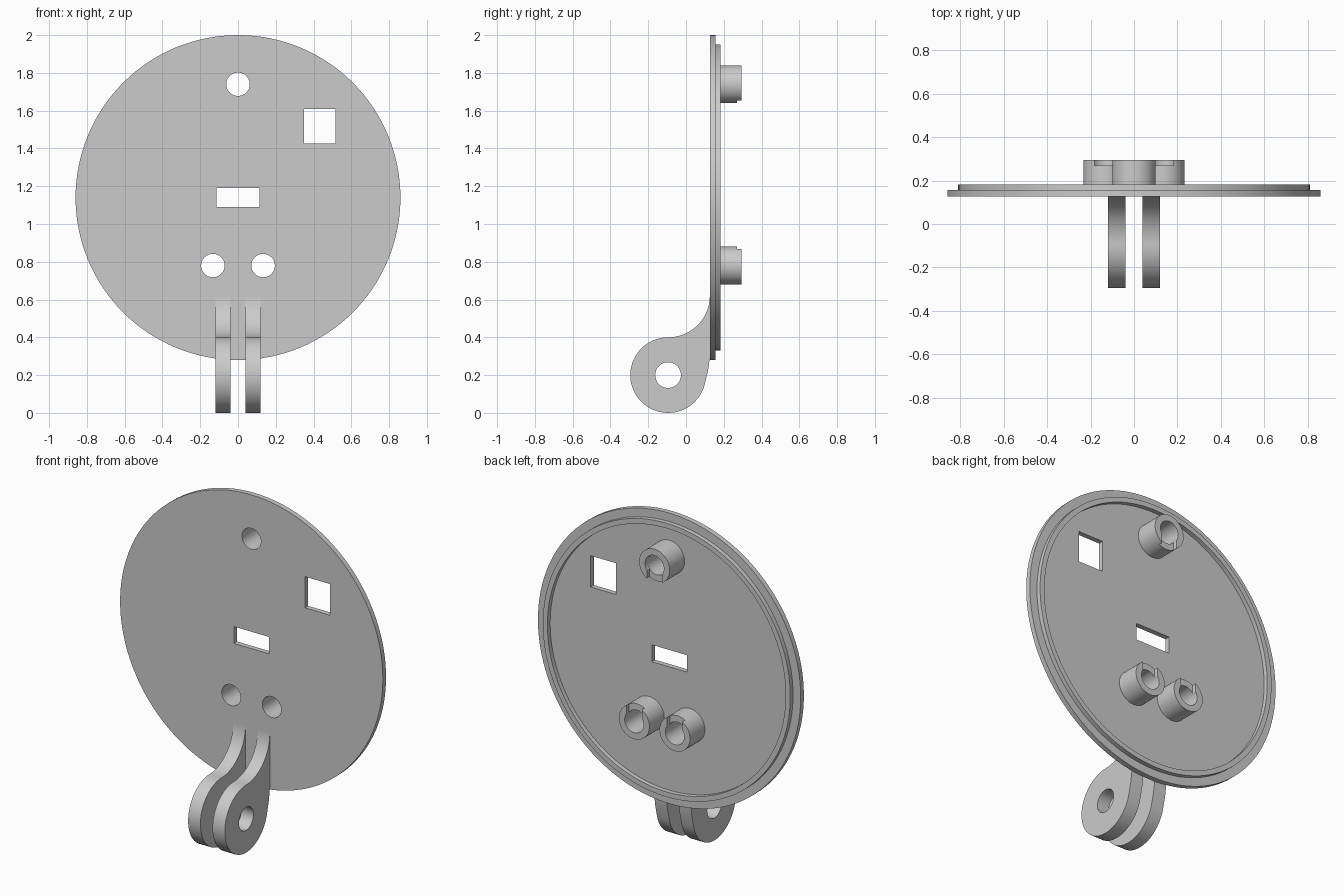
import bpy, bmesh
from math import pi, sin, cos, asin, radians

cube = bpy.data.objects.get("Cube")
if cube:
    bpy.data.objects.remove(cube)

grey = bpy.data.materials.new("plain grey")
grey.use_nodes = True
tone = (0.6, 0.6, 0.6, 1)
grey.diffuse_color = tone
grey.node_tree.nodes["Principled BSDF"].inputs["Base Color"].default_value = tone

FACING_BACK = (pi / 2, 0, 0)        # profile in x, z
FACING_SIDE = (pi / 2, 0, pi / 2)   # profile in y, z


def arc(cx, cy, rx, start, end, n, ry=None):
    ry = ry or rx
    return [(cx + rx * cos(start + (end - start) * i / n),
             cy + ry * sin(start + (end - start) * i / n)) for i in range(n + 1)]


def circle(cx, cy, r, n=64):
    return arc(cx, cy, r, 0, 2 * pi, n)[:-1]


def rect(x0, x1, z0, z1):
    return [(x0, z0), (x1, z0), (x1, z1), (x0, z1)]


def extrude(name, loops, near, far, rotation):
    """Extrude an outline with holes between two depths along its axis."""
    curve = bpy.data.curves.new(name, "CURVE")
    curve.dimensions = "2D"
    curve.fill_mode = "BOTH"
    curve.extrude = (far - near) / 2
    for loop in loops:
        spline = curve.splines.new("POLY")
        spline.points.add(len(loop) - 1)
        for point, (a, b) in zip(spline.points, loop):
            point.co = (a, b, 0, 1)
        spline.use_cyclic_u = True
    temp = bpy.data.objects.new(name + " outline", curve)
    bpy.context.collection.objects.link(temp)
    mesh = bpy.data.meshes.new_from_object(
        temp.evaluated_get(bpy.context.evaluated_depsgraph_get()))
    bpy.data.objects.remove(temp)
    bpy.data.curves.remove(curve)
    bm = bmesh.new()
    bm.from_mesh(mesh)
    bmesh.ops.remove_doubles(bm, verts=bm.verts, dist=0.0001)
    bmesh.ops.recalc_face_normals(bm, faces=bm.faces)
    bm.to_mesh(mesh)
    bm.free()
    mesh.materials.clear()
    mesh.materials.append(grey)
    obj = bpy.data.objects.new(name, mesh)
    bpy.context.collection.objects.link(obj)
    obj.rotation_euler = rotation
    middle = (near + far) / 2
    obj.location = (0, middle, 0) if rotation == FACING_BACK else (middle, 0, 0)
    bpy.ops.object.select_all(action="DESELECT")
    obj.select_set(True)
    bpy.context.view_layer.objects.active = obj
    bpy.ops.object.shade_smooth_by_angle(angle=radians(30))
    return obj


# Round plate with its window cut-outs and screw holes
center_z, bore, boss_r = 1.14, 0.062, 0.1
front, back, lip, boss_end = 0.126, 0.156, 0.182, 0.295
bosses = {"top": (0, 1.74, -1), "left": (0.133, 0.78, 1), "right": (-0.133, 0.78, 1)}
holes = [circle(x, z, bore, 48) for x, z, _ in bosses.values()]
holes += [rect(0.35, 0.515, 1.425, 1.61), rect(-0.115, 0.115, 1.09, 1.19)]
extrude("plate", [circle(0, center_z, 0.86, 128)] + holes, front, back, FACING_BACK)

# Raised locating lip behind the plate
extrude("lip", [circle(0, center_z, 0.81, 128), circle(0, center_z, 0.78, 128)],
        back, lip, FACING_BACK)

# Screw bosses, each with a shallow notch in its end
notch_floor, notch_half = 0.27, 0.05
for side, (x, z, up) in bosses.items():
    extrude(side + "_boss", [circle(x, z, boss_r, 48), circle(x, z, bore, 48)],
            back, notch_floor, FACING_BACK)
    mid = up * pi / 2
    outer, inner = asin(notch_half / boss_r), asin(notch_half / bore)
    collar = arc(x, z, boss_r, mid + outer, mid + 2 * pi - outer, 40)
    collar += arc(x, z, bore, mid + 2 * pi - inner, mid + inner, 40)
    extrude(side + "_boss_collar", [collar], notch_floor, boss_end, FACING_BACK)

# Pair of hinge prongs that sweep up into the plate
pivot_y, pivot_z, radius = -0.095, 0.2, 0.2
prong = arc(pivot_y, pivot_z, radius, pi / 2, 2 * pi - 0.2, 48)
prong += [(0.116, 0.22), (front, 0.29)]
prong += arc(pivot_y, 0.62, front - pivot_y, 0, -pi / 2, 24, 0.22)[:-1]
pin_hole = circle(pivot_y, pivot_z, 0.068, 48)
for name, inside in (("left_prong", 0.04), ("right_prong", -0.12)):
    extrude(name, [prong, pin_hole], inside, inside + 0.08, FACING_SIDE)
